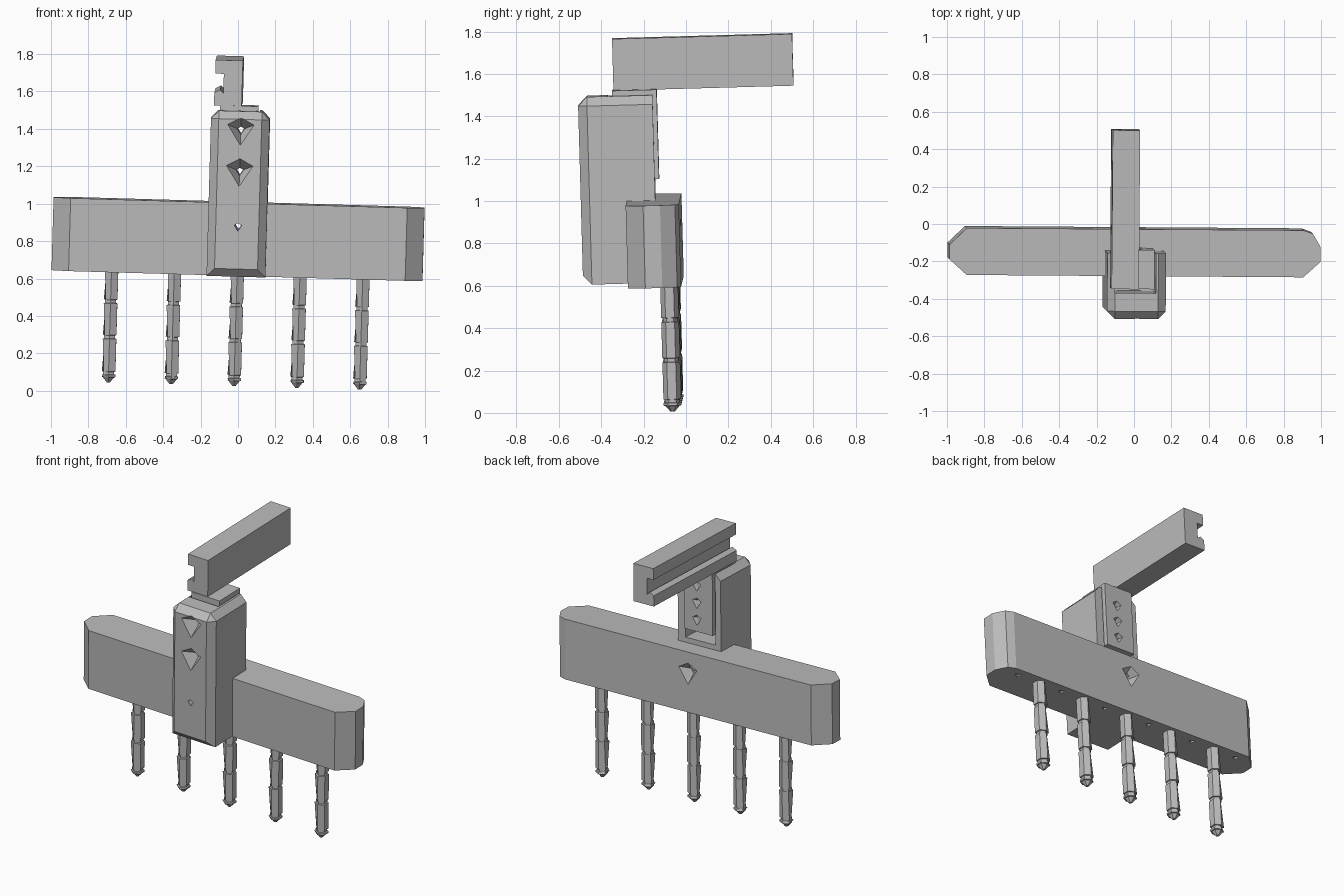
import bpy, bmesh
from math import sin, cos, radians
from mathutils import Matrix, Euler, Vector

cube = bpy.data.objects.get("Cube")
if cube:
    bpy.data.objects.remove(cube, do_unlink=True)

grey = bpy.data.materials.new("plain grey")
grey.use_nodes = True
grey.diffuse_color = (0.5, 0.5, 0.5, 1)
grey.node_tree.nodes["Principled BSDF"].inputs["Base Color"].default_value = (0.5, 0.5, 0.5, 1)

# The whole tool leans slightly about this pivot
pivot = Vector((0, -0.15, 0.8))
lean = (Matrix.Translation(pivot)
        @ Euler((radians(1.6), radians(1.65), radians(-0.4))).to_matrix().to_4x4()
        @ Matrix.Translation(-pivot))


def finish(name, bm):
    bmesh.ops.recalc_face_normals(bm, faces=bm.faces)
    mesh = bpy.data.meshes.new(name)
    bm.to_mesh(mesh)
    bm.free()
    mesh.materials.append(grey)
    obj = bpy.data.objects.new(name, mesh)
    bpy.context.collection.objects.link(obj)
    return obj


def loft(name, rings):
    """Skin equal-length rings of points and cap both ends."""
    bm = bmesh.new()
    loops = [[bm.verts.new(p) for p in ring] for ring in rings]
    n = len(loops[0])
    for a, b in zip(loops, loops[1:]):
        for i in range(n):
            j = (i + 1) % n
            bm.faces.new((a[i], a[j], b[j], b[i]))
    bm.faces.new(loops[0])
    bm.faces.new(loops[-1])
    return finish(name, bm)


def box(name, x, y, z):
    return loft(name, [[(x[0], y[0], h), (x[1], y[0], h), (x[1], y[1], h), (x[0], y[1], h)] for h in z])


def kite(x, y, z, s):
    """Kite outline facing along y."""
    return [(x + s, y, z + s * 0.45), (x, y, z + s), (x - s, y, z + s * 0.45), (x, y, z - s * 1.1)]


def cut(obj, cutters):
    for c in cutters:
        c.hide_render = True
        mod = obj.modifiers.new("cut", 'BOOLEAN')
        mod.operation = 'DIFFERENCE'
        mod.solver = 'EXACT'
        mod.object = c
        with bpy.context.temp_override(object=obj, active_object=obj, selected_objects=[obj]):
            bpy.ops.object.modifier_apply(modifier=mod.name)
        bpy.data.objects.remove(c, do_unlink=True)


def tunnel(z, size=0.02):
    return loft("tunnel_cutter", [kite(0, y, z, size) for y in (-0.7, 0.2)])


def sink(z, size, y_open, y_deep):
    return loft("sink_cutter", [kite(0, y_open, z, size), kite(0, y_deep, z, size * 0.25)])


parts = []

# Wide crossbar with chamfered ends
outline = [(-0.9, -0.273), (0.9, -0.273), (0.992, -0.19), (0.992, -0.11), (0.95, -0.04),
           (0.9, -0.022), (-0.9, -0.022), (-0.992, -0.11), (-0.992, -0.19)]
bar = loft("crossbar", [[(x, y, z) for x, y in outline] for z in (0.617, 1.007)])
pitch = 0.336
pits = []
for i in range(6):
    x = (i - 2.5) * pitch
    pits.append(loft("pit_cutter", [[(x + r * cos(radians(a)), -0.08 + r * sin(radians(a)), z)
                                     for a in (0, 120, 240)] for r, z in ((0.03, 0.605), (0.005, 0.65))]))
cut(bar, pits + [tunnel(0.885), sink(0.87, 0.075, -0.01, -0.08)])
parts.append(bar)

# Upright body, chamfered everywhere but at its back
body = box("upright_body", (-0.161, 0.153), (-0.49, -0.138), (0.618, 1.503))
bm = bmesh.new()
bm.from_mesh(body.data)
edges = [e for e in bm.edges if not all(v.co.y > -0.2 for v in e.verts)]
keep = [e for e in edges if not (e.verts[0].co.z < 0.7 and e.verts[1].co.z < 0.7
                                 and abs(e.verts[0].co.y - e.verts[1].co.y) > 0.1)]
bmesh.ops.bevel(bm, geom=keep, offset=0.042, segments=1, affect='EDGES')
bm.to_mesh(body.data)
bm.free()
cut(body, [box("slot_cutter", (-0.122, 0.098), (-0.35, 0), (1.04, 1.7)),
           tunnel(1.18), tunnel(1.4), tunnel(0.885),
           sink(1.18, 0.078, -0.5, -0.42), sink(1.4, 0.078, -0.5, -0.42)])
parts.append(body)

# Slider plate that carries the rail
slider = box("slider", (-0.115, 0.09), (-0.328, -0.118), (1.105, 1.528))
cut(slider, [tunnel(1.18), tunnel(1.4)]
    + [sink(z, 0.036, -0.11, -0.16) for z in (1.18, 1.29, 1.4)])
parts.append(slider)

# Grooved rail running backwards
profile = [(-0.148, 1.526), (0.0, 1.526), (0.0, 1.77), (-0.146, 1.77), (-0.146, 1.697),
           (-0.1, 1.697), (-0.1, 1.593), (-0.118, 1.611), (-0.148, 1.595)]
parts.append(loft("rail", [[(x, y, z) for x, z in profile] for y in (-0.322, 0.528)]))

# Five drill bits in stepped segments, with a slanted flute on one side
segments = [(0.65, 0.465), (0.448, 0.275), (0.258, 0.08), (0.066, 0.05)]
for i in range(5):
    rings = []

    def ring(z, r, flute=(1, 1)):
        pts = []
        for k in range(6):
            a = radians(30 + 60 * k)
            s = r * (flute[k - 2] if k in (2, 3) else 1)
            pts.append(((i - 2) * pitch + s * cos(a), -0.08 + s * sin(a), z))
        rings.append(pts)

    for top, bottom in segments:
        ring(top, 0.034)
        ring(top - 0.002, 0.042, (0.72, 1))
        ring(bottom + 0.002, 0.042, (1, 0.72))
        ring(bottom, 0.034)
    ring(0.023, 0.01)
    parts.append(loft(f"drill_bit_{i + 1}", rings))

for part in parts:
    part.data.transform(lean)
